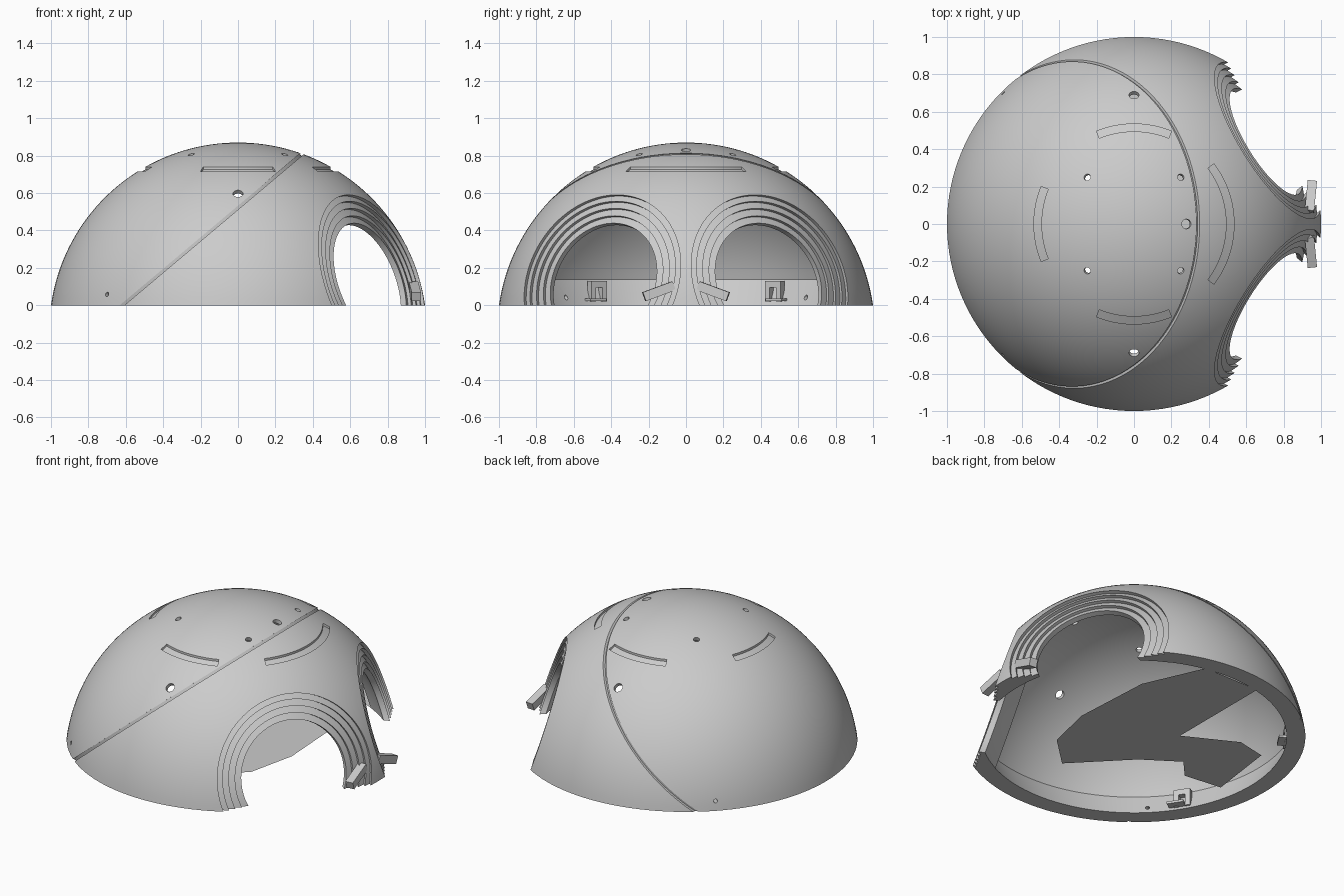
import bpy, bmesh, math
from mathutils import Vector, Matrix

if "Cube" in bpy.data.objects:
    bpy.data.objects.remove(bpy.data.objects["Cube"], do_unlink=True)

R = 1.0095                      # outer sphere radius
C = Vector((0, 0, -0.1395))     # sphere centre, below the base plane

grey = bpy.data.materials.new("plain grey")
grey.use_nodes = True
grey.diffuse_color = (0.6, 0.6, 0.6, 1)
grey.node_tree.nodes["Principled BSDF"].inputs["Base Color"].default_value = (0.6, 0.6, 0.6, 1)


def finish(name, bm, matrix=Matrix(), smooth=True):
    bm.transform(matrix)
    bmesh.ops.recalc_face_normals(bm, faces=bm.faces)
    mesh = bpy.data.meshes.new(name)
    bm.to_mesh(mesh)
    bm.free()
    mesh.materials.append(grey)
    ob = bpy.data.objects.new(name, mesh)
    bpy.context.collection.objects.link(ob)
    if smooth:
        shade(ob)
    return ob


def shade(ob):
    bpy.ops.object.select_all(action='DESELECT')
    ob.select_set(True)
    bpy.context.view_layer.objects.active = ob
    bpy.ops.object.shade_smooth_by_angle(angle=math.radians(30))


def lathe(profile, steps=128, start=0.0, sweep=math.tau):
    """Turn a closed (radius, height) outline about z."""
    bm = bmesh.new()
    full = sweep > 6.28
    count = steps if full else steps + 1
    rings = []
    for i in range(count):
        a = start + sweep * i / steps
        rings.append([bm.verts.new((r * math.cos(a), r * math.sin(a), z)) for r, z in profile])
    n = len(profile)
    for i in range(steps):
        p, q = rings[i], rings[(i + 1) % count]
        for j in range(n):
            k = (j + 1) % n
            bm.faces.new((p[j], q[j], q[k], p[k]))
    if not full:
        bm.faces.new(rings[0])
        bm.faces.new(rings[-1])
    bmesh.ops.remove_doubles(bm, verts=bm.verts, dist=1e-5)
    bmesh.ops.dissolve_degenerate(bm, edges=bm.edges, dist=1e-6)
    return bm


def along(direction, origin=C):
    """Matrix whose z axis follows a direction."""
    return Matrix.Translation(origin) @ Vector(direction).to_track_quat('Z', 'Y').to_matrix().to_4x4()


def cylinder(radius, low, high, sides):
    return lathe([(0, low), (radius, low), (radius, high), (0, high)], sides)


def carve(target, cutter):
    cutter.hide_render = True
    mod = target.modifiers.new("cut", 'BOOLEAN')
    mod.operation = 'DIFFERENCE'
    mod.solver = 'EXACT'
    mod.object = cutter
    bpy.context.view_layer.objects.active = target
    bpy.ops.object.modifier_apply(modifier=mod.name)
    bpy.data.objects.remove(cutter, do_unlink=True)


def box(name, size, matrix):
    bm = bmesh.new()
    bmesh.ops.create_cube(bm, size=1)
    bm.transform(Matrix.Diagonal((*size, 1)))
    return finish(name, bm, matrix, smooth=False)


def on_sphere(r, level):
    """Height above the sphere centre at a distance r from the axis."""
    return math.sqrt(level ** 2 - r ** 2)


# Dome shell: thin spherical wall that thickens to a broad foot
low = math.asin(-C.z / R)
outer = []
for i in range(41):
    a = low + (math.pi / 2 - low) * i / 40
    outer.append((R * math.cos(a) if i < 40 else 0, C.z + R * math.sin(a)))
inner = [(r * 0.975, z * 0.97) for r, z in reversed(outer)]
dome = finish("dome_shell", lathe(outer + inner[:-4] + [(0.89, 0)]))

# Tilted seam groove round the dome
normal = Vector((-0.644, 0, 0.765))
washer = [(0.864, -0.008), (0.93, -0.008), (0.93, 0.008), (0.864, 0.008)]
carve(dome, finish("seam_cutter", lathe(washer, 150), along(normal, C + normal * 0.506)))

# Two round openings on the +x side
elev, azim = math.radians(17.6), math.radians(32)
sockets = []
for side in (-1, 1):
    d = Vector((math.cos(elev) * math.cos(azim), side * math.cos(elev) * math.sin(azim), math.sin(elev)))
    sockets.append((side, d))
    carve(dome, finish("opening_cutter", cylinder(0.485, 0.45, 1.3, 96), along(d)))

# Shallow arc slots round the crown, the one above the openings being longer
floor = R - 0.012
for turn, half in ((0, 37), (90, 22), (180, 22), (270, 22)):
    section = [(0.495, C.z + on_sphere(0.495, floor)), (0.535, C.z + on_sphere(0.535, floor)),
               (0.535, 0.9), (0.495, 0.9)]
    bm = lathe(section, 24, math.radians(turn - half), math.radians(2 * half))
    carve(dome, finish("slot_cutter", bm))

# Drilled holes, given by plan position and radius
holes = [(0.28, 0, 0.026)]
for s in (-1, 1):
    holes += [(0.25, s * 0.25, 0.018), (-0.25, s * 0.25, 0.018),
              (0, s * 0.69, 0.027), (-0.7, s * 0.7, 0.012)]
for x, y, r in holes:
    d = Vector((x, y, on_sphere(math.hypot(x, y), R)))
    carve(dome, finish("hole_cutter", cylinder(r, 0.8, 1.15, 20), along(d)))
shade(dome)

# Terraced socket rings, trimmed at the base plane
radii = [0.488, 0.45, 0.411, 0.37, 0.33]
profile = []
for i in range(4):
    level = 0.99 - 0.019 * i
    for r in (radii[i], radii[i + 1]):
        profile.append((r, on_sphere(r, level)))
profile += [(r, on_sphere(r, 0.9)) for r in (0.33, 0.41, 0.488)]
for side, d in sockets:
    bm = lathe(profile, 96)
    bm.transform(along(d))
    cut = bmesh.ops.bisect_plane(bm, geom=bm.verts[:] + bm.edges[:] + bm.faces[:],
                                 plane_co=(0, 0, 0), plane_no=(0, 0, 1), clear_inner=True)
    edges = [e for e in cut["geom_cut"] if isinstance(e, bmesh.types.BMEdge)]
    bmesh.ops.edgeloop_fill(bm, edges=edges)
    finish("left_socket_ring" if side > 0 else "right_socket_ring", bm)

# Small tabs at the inner foot of each opening, and catches on the far wall
for side in (-1, 1):
    tab = Matrix.Translation((0.945, side * 0.145, 0.075)) @ Matrix.Rotation(side * -0.1, 4, 'Z') \
        @ Matrix.Rotation(side * -0.35, 4, 'X')
    box("opening_tab", (0.05, 0.17, 0.05), tab)

    base = Matrix.Translation((-0.77, side * 0.475, 0)) @ Matrix.Rotation(side * -0.57, 4, 'Z')
    for s in (-1, 1):
        box("catch_post", (0.04, 0.03, 0.11), base @ Matrix.Translation((0, s * 0.035, 0.075)))
    box("catch_bridge", (0.04, 0.1, 0.035), base @ Matrix.Translation((0, 0, 0.113)))
    box("catch_ledge", (0.08, 0.1, 0.015), base @ Matrix.Translation((0.02, side * 0.03, 0.03)))

# Irregular flat web across part of the base
outline = [(0.32, -0.32), (0.12, -0.51), (-0.19, -0.19), (-0.41, -0.04), (-0.52, -0.16),
           (-0.77, -0.13), (-0.71, 0.31), (-0.52, 0.35), (-0.2, 0.18), (-0.2, 0.46),
           (-0.2, 0.88), (0.19, 0.88), (0.36, 0.5), (0.39, -0.01)]
bm = bmesh.new()
face = bm.faces.new([bm.verts.new((x, y, 0)) for x, y in outline])
bmesh.ops.triangulate(bm, faces=[face])
finish("base_web", bm, smooth=False)
